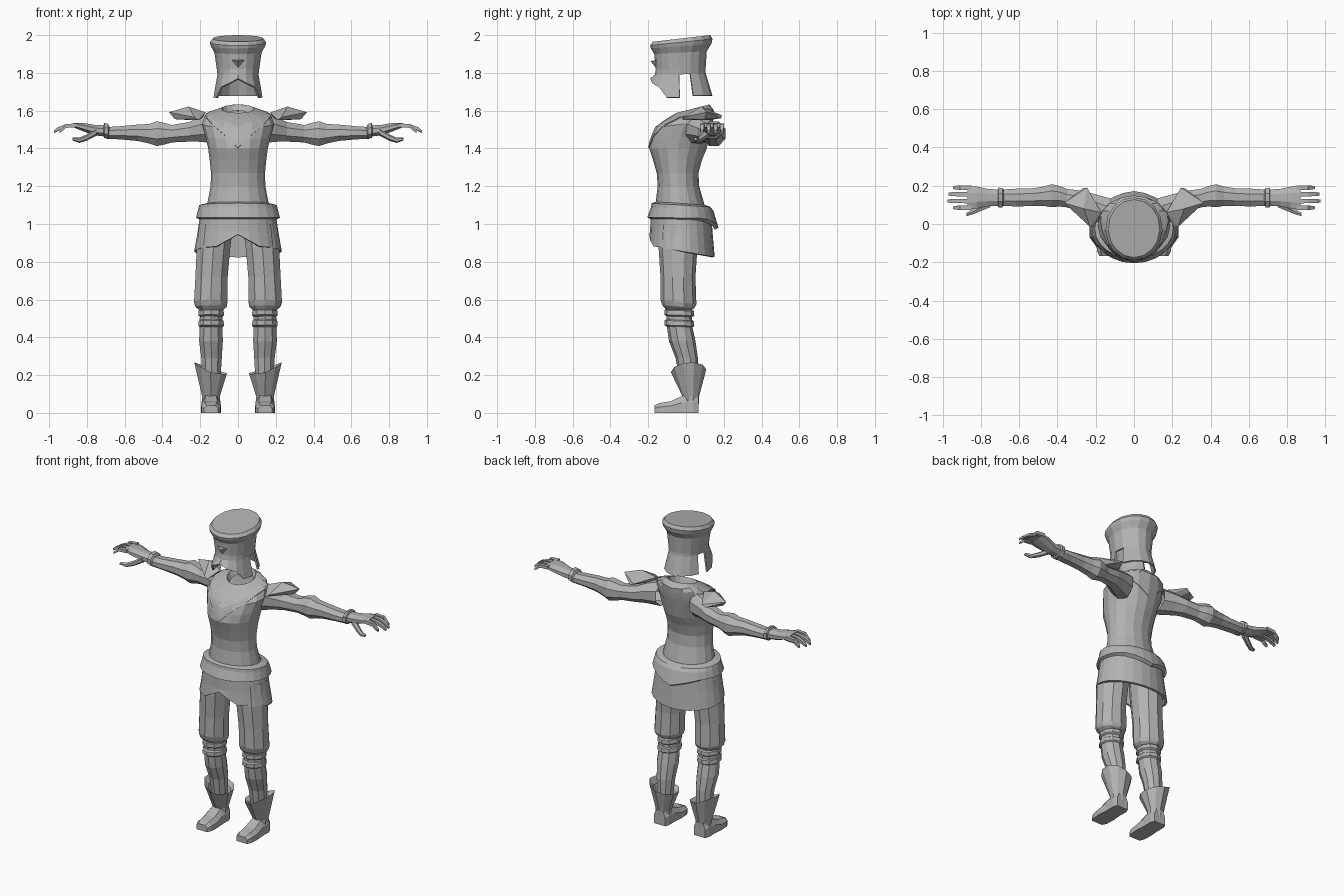
import bpy, bmesh, math
from mathutils import Vector

steel = bpy.data.materials.new("plain_grey")
steel.diffuse_color = (0.45, 0.45, 0.45, 1)


def finish(name, bm, mirror=False, thick=0):
    bmesh.ops.recalc_face_normals(bm, faces=bm.faces)
    me = bpy.data.meshes.new(name)
    bm.to_mesh(me)
    bm.free()
    me.materials.append(steel)
    ob = bpy.data.objects.new(name, me)
    bpy.context.collection.objects.link(ob)
    if thick:
        m = ob.modifiers.new("thickness", 'SOLIDIFY')
        m.thickness = thick
    if mirror:
        m = ob.modifiers.new("mirror", 'MIRROR')
        m.use_mirror_merge = False
    return ob


def loft(name, rings, cap0=False, cap1=False, mirror=False, thick=0, skip=()):
    """Skin rings of points; skip holds (row, column) faces left open."""
    bm = bmesh.new()
    rows = [[bm.verts.new(p) for p in r] for r in rings]
    n = len(rows[0])
    for k in range(len(rows) - 1):
        for i in range(n):
            if (k, i) not in skip:
                j = (i + 1) % n
                bm.faces.new((rows[k][i], rows[k][j], rows[k + 1][j], rows[k + 1][i]))
    if cap0:
        bm.faces.new(rows[0])
    if cap1:
        bm.faces.new(rows[-1])
    return finish(name, bm, mirror, thick)


def hull(name, pts, mirror=False):
    bm = bmesh.new()
    for p in pts:
        bm.verts.new(p)
    bmesh.ops.convex_hull(bm, input=bm.verts)
    return finish(name, bm, mirror)


def even(n):
    return [2 * math.pi * i / n for i in range(n)]


def ring(xc, hx, yf, yb, zf, zb, angles):
    """Oval ring round z, starting at the front, tilting from zf to zb."""
    out = []
    for a in angles:
        t = (1 - math.cos(a)) / 2
        out.append(Vector((xc + hx * math.sin(a), yf + (yb - yf) * t, zf + (zb - zf) * t)))
    return out


def ring_x(x, zc, hz, yc, hy, n=8):
    """Oval ring round the x axis."""
    return [Vector((x, yc + hy * math.cos(a + math.pi / n), zc + hz * math.sin(a + math.pi / n)))
            for a in even(n)]


# Torso, open at the neck
A = even(16)
torso = [ring(0, hx, yf, yb, zf, zb, A) for hx, yf, yb, zf, zb in (
    (.17, -.165, .11, 1.08, 1.06), (.145, -.15, .07, 1.20, 1.20), (.143, -.155, .066, 1.27, 1.27),
    (.15, -.175, .085, 1.34, 1.34), (.158, -.195, .11, 1.40, 1.40), (.172, -.185, .125, 1.45, 1.47),
    (.19, -.16, .14, 1.51, 1.55), (.175, -.115, .145, 1.545, 1.605), (.085, -.05, .12, 1.585, 1.63),
    (.07, -.035, .105, 1.55, 1.60))]
loft("torso", torso)


# Collar with V-shaped hem, following the torso surface
def on_torso(i, z):
    for lo, hi in zip(torso[:8], torso[1:9]):
        if lo[i].z <= z <= hi[i].z:
            p = lo[i].lerp(hi[i], (z - lo[i].z) / (hi[i].z - lo[i].z))
            return Vector((p.x * 1.03, -.02 + (p.y + .02) * 1.03, p.z + .003))
    return torso[8][i].copy()


collar = []
for k in range(6):
    row = []
    for i, a in enumerate(A):
        x = .175 * abs(math.sin(a))
        top = torso[8][i].z
        low = (1.40 + 1.0 * x) if math.cos(a) > 0 else (1.46 + .7 * x)
        row.append(on_torso(i, top + (min(low, top - .03) - top) * k / 5))
    collar.append(row)
loft("collar", collar, thick=.008)

# Belt with a point at the back
B = even(24)
belt = [ring(0, hx, yf, yb, zf, zb, B) for hx, yf, yb, zf, zb in (
    (.16, -.15, .10, 1.12, 1.10), (.205, -.182, .13, 1.11, 1.09), (.21, -.185, .145, 1.09, 1.07),
    (.222, -.205, .16, 1.035, 1.03), (.20, -.185, .14, 1.025, 1.02))]
for row in belt[3:]:
    for p in row:
        if p.y > 0:
            p.z -= .05 * max(0, 1 - abs(p.x) / .17)
            p.y += .012 * max(0, 1 - abs(p.x) / .17)
loft("belt", belt)

# Skirt with a front notch
skirt = [ring(0, .203, -.188, .135, 1.04, 1.03, B), ring(0, .215, -.19, .142, .96, .94, B),
         ring(0, .232, -.195, .152, .887, .825, B)]
for p in skirt[2]:
    if p.y < 0 and abs(p.x) < .12:
        p.z = .945 - .55 * abs(p.x)
loft("skirt", skirt, thick=.015)

# Helmet: columns chosen so the ear openings fall between two of them
half = [0, 22, 44, 62, 87, 113, 135, 157, 180]
H = [math.radians(d) for d in half + [360 - d for d in half[-2:0:-1]]]
helmet = [ring(0, hx, yf, yb, zf, zb, H) for hx, yf, yb, zf, zb in (
    (.135, -.175, .128, 1.965, 2.0), (.15, -.19, .14, 1.945, 1.98), (.144, -.186, .135, 1.93, 1.955),
    (.125, -.168, .11, 1.90, 1.915), (.112, -.16, .103, 1.82, 1.81),
    (.109, -.165, .105, 1.79, 1.795), (.13, -.19, .14, 1.68, 1.68))]
hem = [1.77, 1.745, 1.725, 1.67, 1.67, 1.68, 1.68, 1.68, 1.68]
for i, p in enumerate(helmet[6]):
    p.z = hem[min(i, 16 - i)]
loft("helmet", helmet, cap0=True, thick=.01, skip={(5, 4), (5, 11)})
hull("helmet_nose", [(-.036, -.155, 1.868), (.036, -.155, 1.868), (0, -.188, 1.862),
                     (0, -.15, 1.815), (0, -.15, 1.87)])

# Shoulder plates
hull("shoulder_plate", [(.17, .06, 1.59), (.19, .06, 1.56), (.245, .19, 1.575), (.27, .185, 1.56),
                        (.365, .11, 1.592), (.335, .10, 1.555), (.21, -.02, 1.55), (.23, -.015, 1.565),
                        (.262, .08, 1.622), (.25, .12, 1.55)], mirror=True)

# Arms, cuffs and hands
loft("arm", [ring_x(*r) for r in (
    (.12, 1.505, .085, .05, .09), (.20, 1.50, .07, .085, .075), (.26, 1.488, .056, .115, .062),
    (.35, 1.478, .05, .135, .052), (.39, 1.478, .062, .145, .058), (.43, 1.478, .071, .148, .065),
    (.47, 1.478, .056, .145, .055), (.53, 1.483, .047, .14, .05), (.62, 1.483, .038, .138, .05),
    (.70, 1.482, .033, .138, .045))], cap1=True, mirror=True)
loft("cuff", [ring_x(*r) for r in (
    (.68, 1.485, .03, .138, .042), (.688, 1.49, .043, .138, .055), (.708, 1.495, .043, .138, .056),
    (.712, 1.495, .03, .138, .045))], cap0=True, cap1=True, mirror=True)
loft("hand", [ring_x(*r) for r in (
    (.70, 1.492, .032, .138, .046), (.76, 1.497, .03, .138, .048), (.82, 1.513, .024, .138, .062),
    (.87, 1.523, .013, .138, .066))], cap0=True, cap1=True, mirror=True)
for n, (y, tip) in enumerate(((.085, .945), (.12, .975), (.156, .97), (.19, .945))):
    loft(f"finger_{n + 1}", [ring_x(x, z, h, y, w, 4) for x, z, h, w in (
        (.85, 1.523, .014, .017), (.91, 1.519, .014, .016), (tip - .02, 1.503, .013, .015),
        (tip, 1.488, .009, .01))], cap0=True, cap1=True, mirror=True)
loft("thumb", [ring_x(x, z, h, y, w, 6) for x, z, h, y, w in (
    (.75, 1.487, .02, .11, .025), (.80, 1.458, .017, .085, .02), (.84, 1.443, .014, .065, .016),
    (.875, 1.45, .008, .05, .01))], cap0=True, cap1=True, mirror=True)

# Trousers and lower legs
L = even(10)
loft("trouser_leg", [ring(*r, L) for r in (
    (.115, .095, -.14, .08, 1.0, 1.0), (.13, .093, -.145, .06, .87, .87),
    (.14, .09, -.135, .05, .72, .72), (.144, .093, -.135, .055, .60, .575),
    (.143, .086, -.125, .045, .57, .555), (.14, .066, -.105, .03, .545, .545))],
    cap0=True, cap1=True, mirror=True)
loft("lower_leg", [ring(*r, L) for r in (
    (.142, .062, -.105, .03, .56, .56), (.143, .064, -.10, .035, .45, .45),
    (.143, .066, -.09, .05, .38, .38), (.14, .057, -.055, .063, .29, .29),
    (.14, .048, -.03, .062, .15, .15))], mirror=True)
for n, z in enumerate((.53, .475)):
    loft(f"knee_band_{n + 1}", [ring(.142, hx, yf, yb, z + d, z + d - .005, L) for hx, yf, yb, d in (
        (.06, -.10, .03, .022), (.069, -.115, .042, .014), (.072, -.115, .044, -.01),
        (.06, -.10, .03, -.02))], mirror=True)

# Boots: flared shaft, higher on the outer side, over a flat foot
shaft = [ring(*r, L) for r in (
    (.143, .05, -.025, .066, .02, .02), (.143, .05, -.02, .07, .09, .09),
    (.145, .09, -.08, .107, .215, .23), (.143, .066, -.05, .085, .19, .205))]
for row in shaft[2:]:
    for p in row:
        p.z += .045 * (p.x - .145) / .09 if p.x > .145 else .015 * (p.x - .145) / .09
loft("boot_shaft", shaft, cap0=True, mirror=True)


def foot_ring(y, hx, h):
    prof = ((-1, 0), (-1, .6), (-.6, 1), (.6, 1), (1, .6), (1, 0))
    return [Vector((.143 + hx * u, y, h * v)) for u, v in prof]


loft("boot_foot", [foot_ring(*r) for r in (
    (.066, .04, .09), (.04, .05, .10), (-.02, .049, .09), (-.08, .054, .062),
    (-.14, .051, .052), (-.167, .038, .04))], cap0=True, cap1=True, mirror=True)
